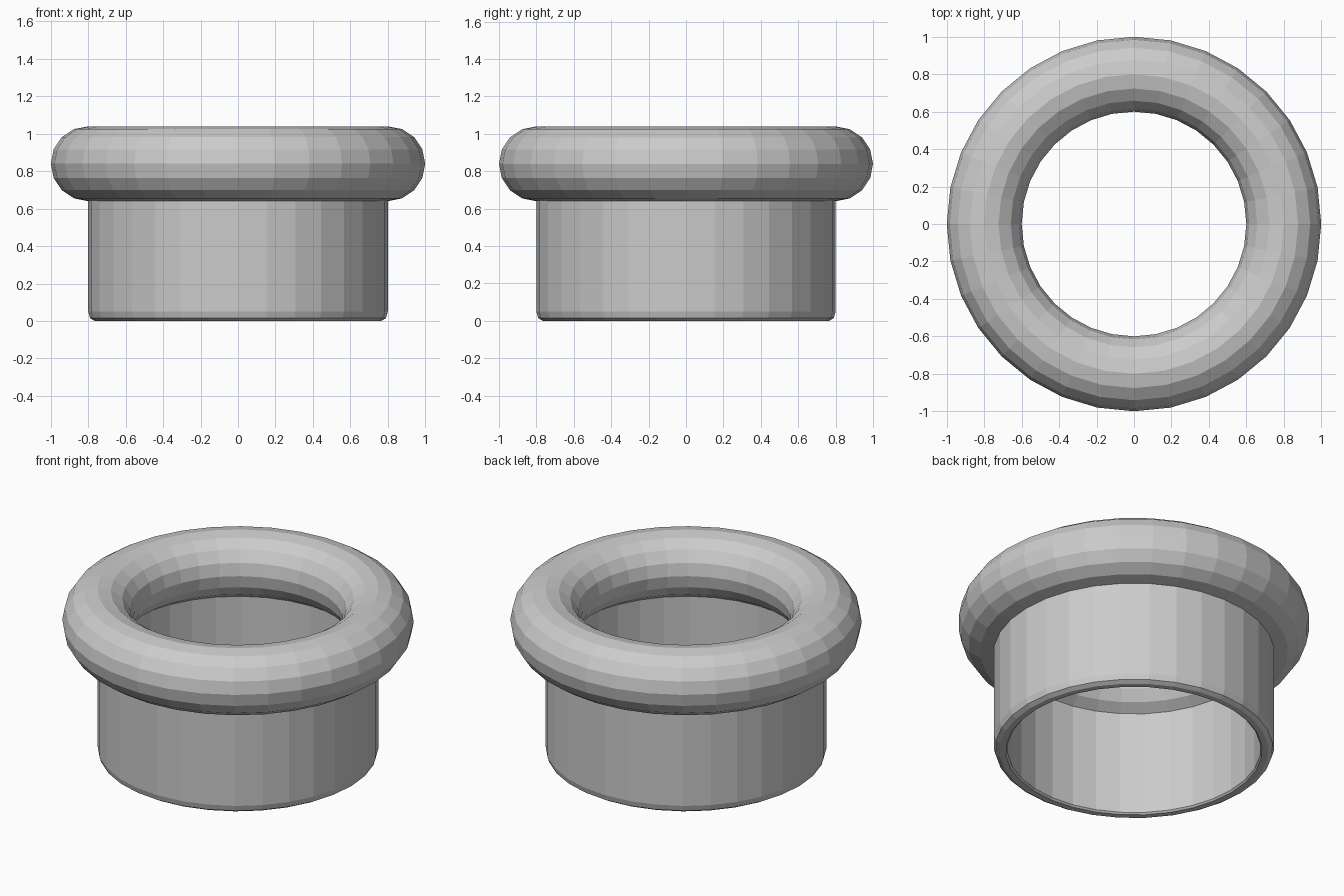
import bpy, bmesh
from math import cos, sin, tau

if "Cube" in bpy.data.objects:
    bpy.data.objects.remove(bpy.data.objects["Cube"])

SEGMENTS = 32


def lathe(name, profile):
    """Revolve a closed (radius, z) profile around the z axis, flat shaded."""
    bm = bmesh.new()
    rings = []
    for i in range(SEGMENTS):
        a = tau * i / SEGMENTS
        rings.append([bm.verts.new((r * cos(a), r * sin(a), z)) for r, z in profile])
    n = len(profile)
    for i in range(SEGMENTS):
        a, b = rings[i], rings[(i + 1) % SEGMENTS]
        for j in range(n):
            k = (j + 1) % n
            bm.faces.new((a[j], b[j], b[k], a[k]))
    bmesh.ops.recalc_face_normals(bm, faces=bm.faces)
    mesh = bpy.data.meshes.new(name)
    bm.to_mesh(mesh)
    bm.free()
    obj = bpy.data.objects.new(name, mesh)
    bpy.context.collection.objects.link(obj)
    return obj


# Thick rounded rim: 16-sided circle swept around the axis
rim_sides = 16
lathe("rim", [(0.8 + 0.2 * cos(tau * i / rim_sides), 0.84 + 0.2 * sin(tau * i / rim_sides))
              for i in range(rim_sides)])

# Hollow tube wall with a softened bottom edge, its top buried in the rim
lathe("tube_wall", [(0.72, 0.72), (0.72, 0.01), (0.73, 0.0), (0.765, 0.0),
                    (0.79, 0.015), (0.80, 0.05), (0.80, 0.72)])
